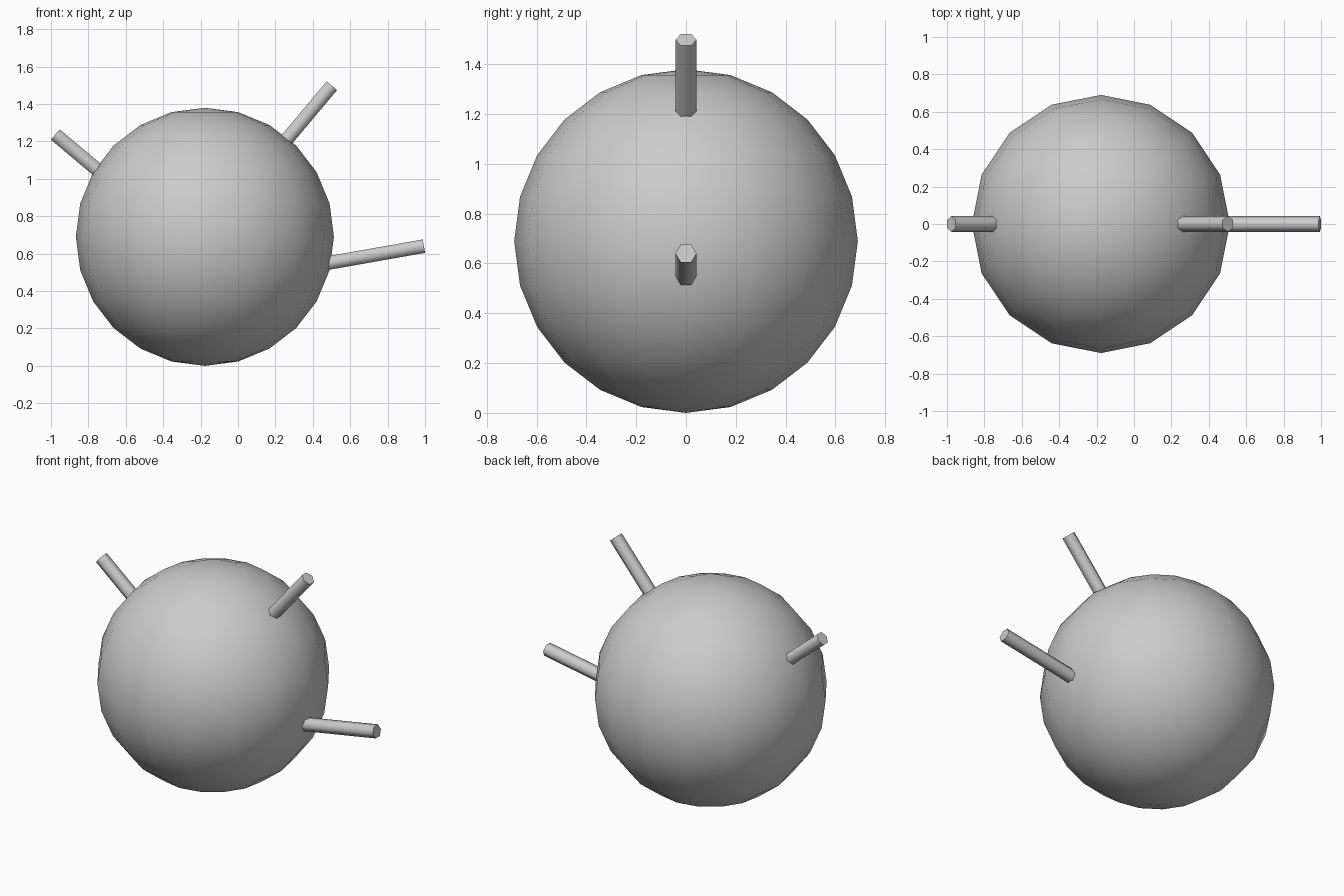
import bpy, math
from mathutils import Vector

if "Cube" in bpy.data.objects:
    bpy.data.objects.remove(bpy.data.objects["Cube"])

# Round ball body: 16 segments, 12 rings, smooth
bpy.ops.mesh.primitive_uv_sphere_add(segments=16, ring_count=12, radius=0.69,
                                     location=(-0.177, 0, 0.69))
ball = bpy.context.object
ball.name = "ball_body"
bpy.ops.object.shade_smooth()


def peg(name, tip, angle, length):
    """Six-sided peg ending at tip, pointing at angle above +x in the xz plane."""
    a = math.radians(angle)
    direction = Vector((math.cos(a), 0, math.sin(a)))
    centre = Vector((tip[0], 0, tip[1])) - direction * length / 2
    bpy.ops.mesh.primitive_cylinder_add(vertices=6, radius=0.042, depth=length,
                                        location=centre,
                                        rotation=(0, math.pi / 2 - a, 0))
    bpy.context.object.name = name
    bpy.ops.object.shade_smooth_by_angle(angle=math.radians(65))


# Pegs set into the ball
peg("right_peg", (0.994, 0.64), 10, 0.56)
peg("upper_right_peg", (0.502, 1.498), 50, 0.44)
peg("upper_left_peg", (-0.977, 1.237), 140, 0.38)
